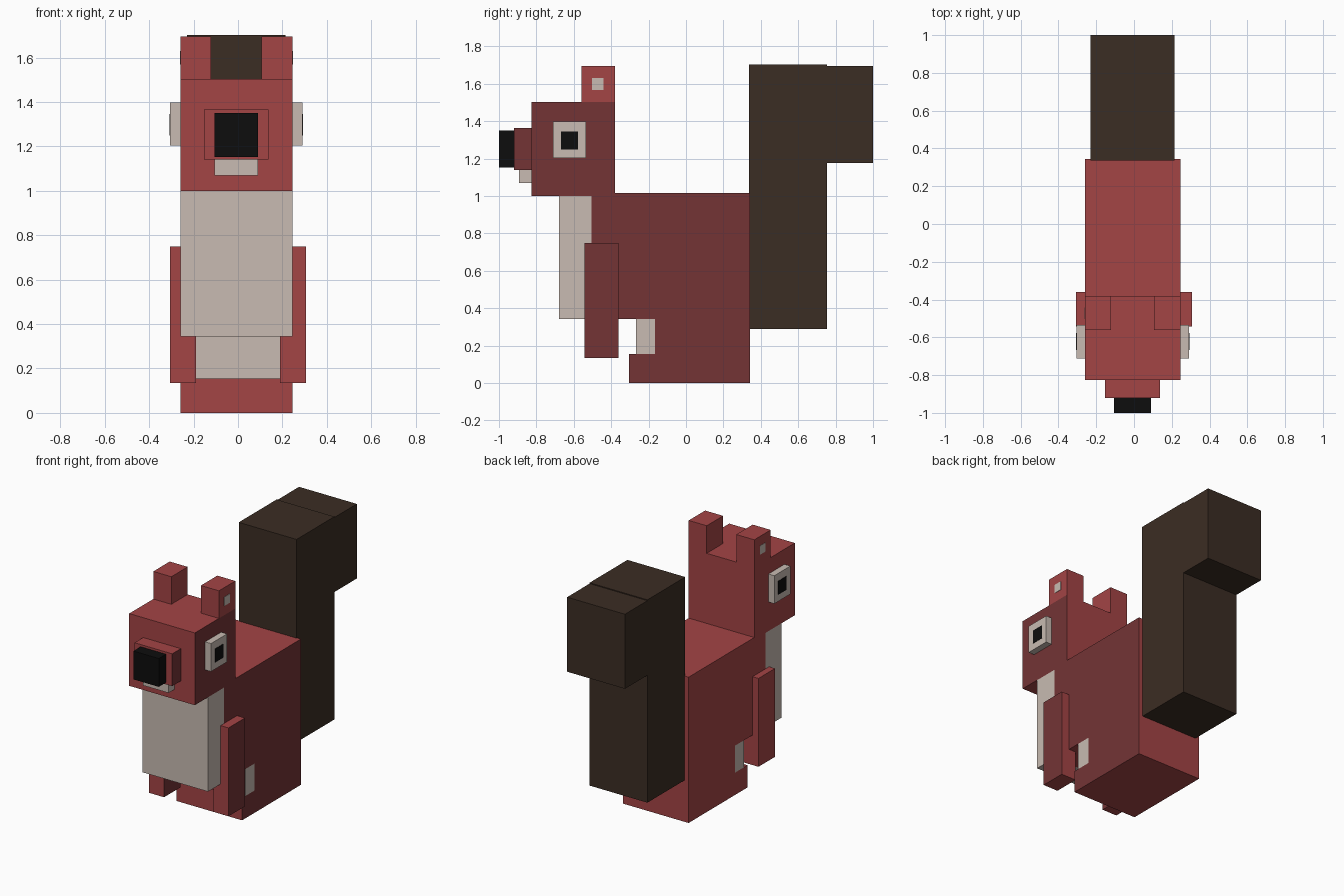
import bpy
import bmesh

cube = bpy.data.objects.get("Cube")
if cube:
    bpy.data.objects.remove(cube, do_unlink=True)


def material(name, rgb):
    mat = bpy.data.materials.new(name)
    mat.use_nodes = True
    color = (*rgb, 1)
    mat.diffuse_color = color
    bsdf = next(n for n in mat.node_tree.nodes if n.type == "BSDF_PRINCIPLED")
    bsdf.inputs["Base Color"].default_value = color
    return mat


RED = material("red fur", (0.367, 0.058, 0.060))
DARK = material("dark red fur", (0.174, 0.034, 0.036))
CREAM = material("cream fur", (0.578, 0.497, 0.445))
BROWN = material("brown tail fur", (0.044, 0.026, 0.017))
BLACK = material("black", (0.004, 0.004, 0.004))
MID = -0.0075  # centre line of the body


def prism(name, x, profile, mat, left_mat=None):
    """Extrude a (y, z) outline across x; left_mat colours the faces towards +x."""
    bm = bmesh.new()
    base = bm.faces.new([bm.verts.new((x[0], y, z)) for y, z in profile])
    out = bmesh.ops.extrude_face_region(bm, geom=[base])
    moved = [v for v in out["geom"] if isinstance(v, bmesh.types.BMVert)]
    bmesh.ops.translate(bm, verts=moved, vec=(x[1] - x[0], 0, 0))
    bmesh.ops.recalc_face_normals(bm, faces=bm.faces)
    mesh = bpy.data.meshes.new(name)
    mesh.materials.append(mat)
    if left_mat:
        mesh.materials.append(left_mat)
        for face in bm.faces:
            face.material_index = int(face.normal.x > 0.9)
    bm.to_mesh(mesh)
    bm.free()
    obj = bpy.data.objects.new(name, mesh)
    bpy.context.collection.objects.link(obj)
    return obj


def box(name, x, y, z, mat, left_mat=None):
    outline = [(y[0], z[0]), (y[1], z[0]), (y[1], z[1]), (y[0], z[1])]
    return prism(name, x, outline, mat, left_mat)


def centred(half):
    return (MID - half, MID + half)


def side_range(side, inner, outer, mid=MID):
    return sorted((mid + side * inner, mid + side * outer))


# Body with feet, belly and chest
prism("body", centred(0.2525),
      [(-0.305, 0), (0.343, 0), (0.343, 1.015), (-0.505, 1.015),
       (-0.505, 0.343), (-0.167, 0.343), (-0.167, 0.155), (-0.305, 0.155)],
      RED, DARK)
box("belly", centred(0.2525), (-0.268, -0.167), (0.155, 0.343), CREAM)
box("chest", centred(0.2525), (-0.68, -0.505), (0.343, 1.0), CREAM)

# Head, muzzle and nose
box("head", centred(0.2525), (-0.825, -0.38), (1.0, 1.503), RED, DARK)
box("muzzle", centred(0.145), (-0.92, -0.825), (1.14, 1.365), RED, DARK)
box("nose", centred(0.098), (-1.0, -0.92), (1.153, 1.35), BLACK)
box("chin", centred(0.098), (-0.893, -0.825), (1.07, 1.14), CREAM)

# Paired parts
for side, label in ((1, "left"), (-1, "right")):
    box(label + "_arm", side_range(side, 0.19, 0.306, 0),
        (-0.542, -0.36), (0.135, 0.75), RED, DARK)
    box(label + "_ear", side_range(side, 0.114, 0.2525),
        (-0.56, -0.38), (1.503, 1.695), RED)
    box(label + "_ear_spot", side_range(side, 0.25, 0.2545),
        (-0.502, -0.442), (1.568, 1.63), CREAM)
    box(label + "_eye", side_range(side, 0.2525, 0.298),
        (-0.712, -0.535), (1.203, 1.398), CREAM)
    box(label + "_pupil", side_range(side, 0.296, 0.300),
        (-0.667, -0.577), (1.25, 1.345), BLACK)

# Tail with its bent tip
box("tail", centred(0.2225), (0.337, 0.753), (0.29, 1.702), BROWN)
box("tail_tip", centred(0.2225), (0.753, 1.0), (1.177, 1.696), BROWN)
